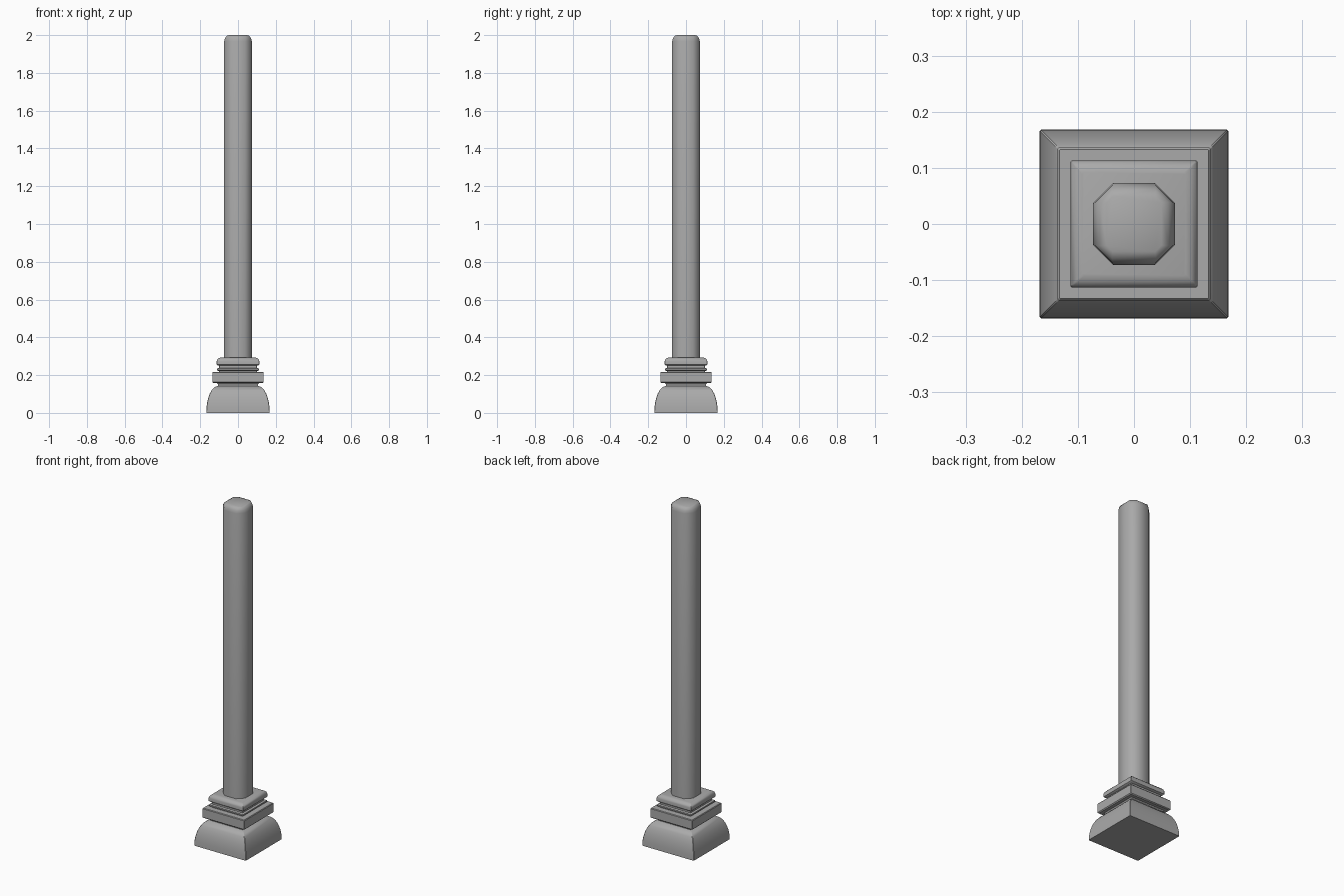
import bpy
import bmesh
import math

cube = bpy.data.objects.get("Cube")
if cube:
    bpy.data.objects.remove(cube, do_unlink=True)

stone = bpy.data.materials.new("grey stone")
stone.use_nodes = True
GREY = (0.4, 0.4, 0.4, 1.0)
stone.diffuse_color = GREY
stone.node_tree.nodes["Principled BSDF"].inputs["Base Color"].default_value = GREY


def ring(bm, half, cut, z):
    """Square ring of given half width whose corners are cut off."""
    inner = half - cut
    points = []
    for turn in range(4):
        c, s = round(math.cos(turn * math.pi / 2)), round(math.sin(turn * math.pi / 2))
        for x, y in ((half, -inner), (half, inner)):
            points.append(bm.verts.new((x * c - y * s, x * s + y * c, z)))
    return points


def loft(name, profile, angle=30):
    """Closed solid through (half width, corner cut, height) rings."""
    bm = bmesh.new()
    rings = [ring(bm, *p) for p in profile]
    for low, high in zip(rings, rings[1:]):
        for i in range(8):
            j = (i + 1) % 8
            bm.faces.new((low[i], low[j], high[j], high[i]))
    bm.faces.new(rings[0][::-1])
    bm.faces.new(rings[-1])
    mesh = bpy.data.meshes.new(name)
    bm.to_mesh(mesh)
    bm.free()
    mesh.materials.append(stone)
    obj = bpy.data.objects.new(name, mesh)
    bpy.context.collection.objects.link(obj)
    bpy.ops.object.select_all(action='DESELECT')
    obj.select_set(True)
    bpy.context.view_layer.objects.active = obj
    bpy.ops.object.shade_smooth_by_angle(angle=math.radians(angle))
    return obj


# Flared foot: quarter-round sides rising from a square footprint
foot = []
for step in range(9):
    a = step / 8 * math.pi / 2
    foot.append((0.107 + 0.061 * math.cos(a), 0.002, 0.142 * math.sin(a)))
loft("foot", foot)

# Neck between the foot and the plinth
loft("lower_neck", [(0.107, 0.002, 0.138), (0.107, 0.002, 0.152), (0.115, 0.002, 0.162)])

# Broad plinth slab with softened rims
loft("plinth", [(0.131, 0.002, 0.158), (0.136, 0.002, 0.163),
                (0.136, 0.002, 0.213), (0.133, 0.002, 0.217)])

# Grooved neck and thin slab under the collar
loft("upper_neck", [(0.1, 0.002, 0.215), (0.1, 0.002, 0.255)])
loft("thin_slab", [(0.105, 0.002, 0.222), (0.111, 0.002, 0.226),
                   (0.111, 0.002, 0.234), (0.105, 0.002, 0.237)])

# Collar with a rounded upper rim
loft("collar", [(0.106, 0.002, 0.25), (0.113, 0.002, 0.256), (0.113, 0.002, 0.274),
                (0.11, 0.002, 0.283), (0.103, 0.003, 0.29), (0.092, 0.003, 0.293)], 40)

# Tall shaft with chamfered corners and a rounded top
loft("shaft", [(0.073, 0.036, 0.285), (0.073, 0.036, 1.968), (0.069, 0.031, 1.983),
               (0.061, 0.022, 1.995), (0.049, 0.011, 2.0)], 50)
